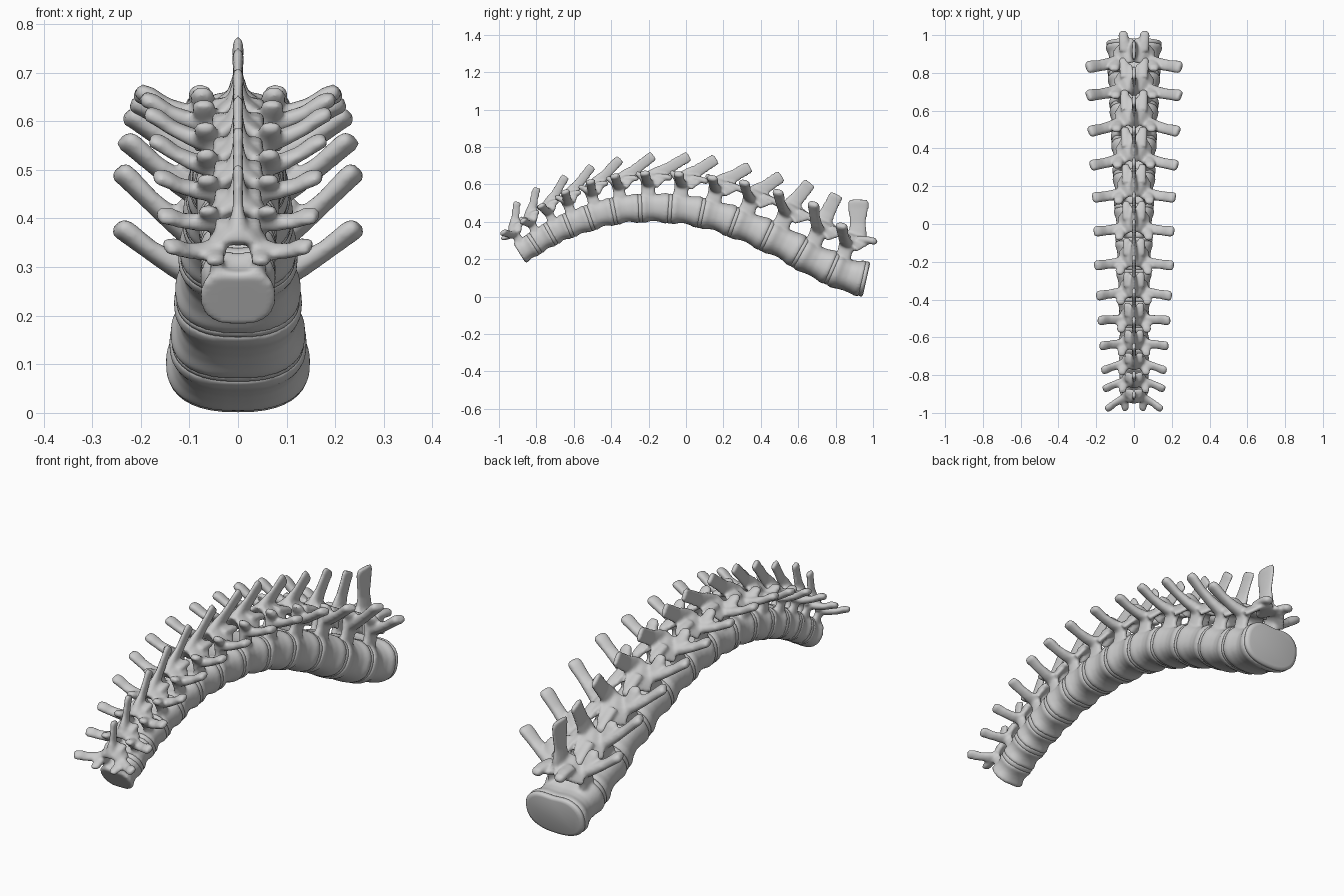
import bpy, bmesh, math
from mathutils import Vector as V

if "Cube" in bpy.data.objects:
    bpy.data.objects.remove(bpy.data.objects["Cube"])

# per vertebra: body centre y,z | transverse tip x,y,z | spinous tip y,z
ROWS = [
    (-.855, .258, .142, -.978, .342, -.905, .495),
    (-.770, .313, .155, -.872, .405, -.800, .570),
    (-.680, .363, .163, -.775, .485, -.650, .632),
    (-.580, .403, .172, -.645, .560, -.510, .687),
    (-.455, .446, .182, -.510, .615, -.360, .727),
    (-.320, .473, .190, -.380, .645, -.185, .747),
    (-.170, .480, .200, -.220, .660, .005, .745),
    (.000, .469, .203, -.040, .655, .150, .730),
    (.170, .434, .210, .140, .635, .330, .688),
    (.345, .371, .222, .310, .610, .500, .638),
    (.525, .289, .230, .490, .560, .655, .598),
    (.700, .192, .240, .680, .495, .800, .535),
    (.870, .118, .242, .830, .380, .922, .505),
]
N = len(ROWS)
X = V((1, 0, 0))
C = [V((0, -.94, .205))] + [V((0, r[0], r[1])) for r in ROWS] + [V((0, 1.035, .081))]
ENDS = [(C[i] + C[i + 1]) / 2 for i in range(N + 1)]


def width(u):
    return .077 + .012 * u + .055 * u * u


def height(u):
    return .067 + .033 * u


def frame(t):
    t = t.normalized()
    return t, V((0, -t.z, t.y))


def loft(bm, rings):
    """Closed skin through a list of rings of points."""
    vs = [[bm.verts.new(p) for p in r] for r in rings]
    k = len(vs[0])
    fs = [bm.faces.new(vs[0]), bm.faces.new(vs[-1])]
    for a, b in zip(vs, vs[1:]):
        for j in range(k):
            fs.append(bm.faces.new((a[j], a[(j + 1) % k], b[(j + 1) % k], b[j])))
    bmesh.ops.recalc_face_normals(bm, faces=fs)


def oval(c, a, b, k=12, p=.85):
    """Superellipse ring with half-axis vectors a and b."""
    out = []
    for j in range(k):
        q = 2 * math.pi * j / k
        cs, sn = math.cos(q), math.sin(q)
        out.append(c + a * math.copysign(abs(cs) ** p, cs) + b * math.copysign(abs(sn) ** p, sn))
    return out


def limb(bm, pts, radii, wide):
    """Flattened tube along pts; radii are (along 'wide', across)."""
    rings = []
    for i, p in enumerate(pts):
        d = (pts[min(i + 1, len(pts) - 1)] - pts[max(i - 1, 0)]).normalized()
        a = (wide - d * wide.dot(d)).normalized()
        b = d.cross(a)
        rings.append(oval(p, a * radii[i][0], b * radii[i][1]))
    loft(bm, rings)


def body_ring(c, n, w, h, k=40):
    """Kidney-shaped section, dented on the canal side."""
    ring = []
    for p in oval(V((0, 0, 0)), V((w, 0, 0)), V((0, h, 0)), k, .82):
        y = p.y
        if y > 0:
            y -= .13 * h * math.exp(-(p.x / (.4 * w)) ** 2)
        ring.append(c + X * p.x + n * y)
    return ring


def finish(bm, name, voxel=0):
    me = bpy.data.meshes.new(name)
    bm.to_mesh(me)
    bm.free()
    ob = bpy.data.objects.new(name, me)
    bpy.context.collection.objects.link(ob)
    if voxel:
        m = ob.modifiers.new("fuse", 'REMESH')
        m.mode = 'VOXEL'
        m.voxel_size = voxel
        m.use_smooth_shade = True
        s = ob.modifiers.new("soften", 'SMOOTH')
        s.factor = .5
        s.iterations = 3
    for p in me.polygons:
        p.use_smooth = True
    return ob


for i, (cy, cz, tx, ty, tz, sy, sz) in enumerate(ROWS):
    u = i / (N - 1)
    w, h = width(u), height(u)
    c, e0, e1 = C[i + 1], ENDS[i], ENDS[i + 1]
    L = (e1 - e0).length
    t, n = frame(C[i + 2] - C[i])
    t0, n0 = frame(C[i + 1] - C[i])
    t1, n1 = frame(C[i + 2] - C[i + 1])
    k = .72 + .34 * u

    def P(x, a, d):
        return c + X * x + t * (a * L) + n * d

    bm = bmesh.new()
    # vertebral body with flared rims and a pinched waist
    rings = []
    a0, a1 = e0 + t0 * .006, e1 - t1 * .006
    for f, s in ((0, .96), (.04, 1.0), (.14, 1.01), (.3, .93), (.5, .89), (.7, .93), (.86, 1.01), (.96, 1.0), (1, .96)):
        pos = a0 * (1 - f) ** 2 + (c * 2 - (a0 + a1) / 2) * (2 * f * (1 - f)) + a1 * f * f
        nn = (n0 * (1 - f) + n1 * f).normalized()
        uu = u + (f - .5) / N
        rings.append(body_ring(pos, nn, width(uu) * s, height(uu) * s))
    loft(bm, rings)

    # spinous process: an oblique blade
    tip = V((0, sy, sz))
    root = P(0, -.06 - .3 * u * (i < N - 1), h + .075 * k)
    d = (tip - root).normalized()
    side = d.cross(X)
    bw = .021 + .02 * u
    tw = .055 if i == N - 1 else bw
    mid = root.lerp(tip, .5) - n * .004
    limb(bm, [root - d * .01, root.lerp(tip, .25), mid, root.lerp(tip, .85), tip, tip + d * .014],
         [(bw * 1.25, .03), (bw * 1.2, .019), (bw * 1.05, .011), (tw, .010), (tw, .012), (tw * .85, .009)], side)

    ax = -.08 - .25 * u
    for m in (-1, 1):
        xp = .56 * w
        arch = P(m * xp, ax, h + .05 * k)
        # pedicle
        limb(bm, [P(m * xp, ax, h * .5), P(m * xp, ax, h + .01), arch + n * .012],
             [(.27 * L, .021 * k), (.23 * L, .018 * k), (.27 * L, .022 * k)], t)
        # lamina
        limb(bm, [P(m * xp * 1.15, ax + .05, h + .045 * k), P(m * xp * .62, ax + .2, h + .082 * k),
                  P(-m * .004, ax + .27, h + .102 * k)],
             [(.33 * L, .016), (.4 * L, .015), (.42 * L, .016)], t)
        # transverse process
        end = V((m * tx, ty, tz))
        start = P(m * xp * .9, ax, h + .045 * k)
        q = (end - start).normalized()
        limb(bm, [start, start.lerp(end, .35) - n * .008, start.lerp(end, .65) - n * .008, end - q * .018, end, end + q * .01],
             [(.036 * k, .028 * k), (.031 * k, .022 * k), (.029 * k, .018 * k), (.032 * k, .020 * k),
              (.031 * k, .019 * k), (.022 * k, .012 * k)], t)
        # upper articular process with a broad facet
        fx = m * (.62 * w + .01)
        if i:
            path = [P(fx, ax - .16, h + .075 * k), P(fx * 1.06, ax - .32, h + .1 * k), P(fx * 1.06, ax - .42, h + .11 * k)]
        else:
            path = [V((m * .048, -.94, .325)), V((m * .047, -.975, .313)), V((m * .047, -.99, .308))]
        limb(bm, [P(m * xp, ax, h + .045 * k)] + path,
             [(.03 * k, .024 * k), (.03 * k, .022 * k), (.028 * k, .018 * k), (.018 * k, .01 * k)], X)
        # lower articular process
        lo = .3 if i < N - 1 else .22
        up = .0 if i < N - 1 else .025
        limb(bm, [P(m * w * .32, ax + .25, h + .088 * k), P(m * w * .38, lo, h + .088 * k + up * .6),
                  P(m * w * .4, lo + .2, h + .082 * k + up), P(m * w * .4, lo + .28, h + .076 * k + up)],
             [(.03 * k, .02 * k), (.026 * k, .018 * k), (.024 * k, .018 * k), (.015 * k, .011 * k)], X)
    finish(bm, f"vertebra_{i + 1:02d}", .0075)

    # disc below the body
    bm = bmesh.new()
    uu = u + .5 / N
    loft(bm, [body_ring(e1 + t1 * o, n1, width(uu) * s, height(uu) * s)
              for o, s in ((-.014, .85), (-.010, .96), (-.004, .985), (.004, .985), (.010, .96), (.014, .85))])
    finish(bm, f"disc_{i + 1:02d}")
